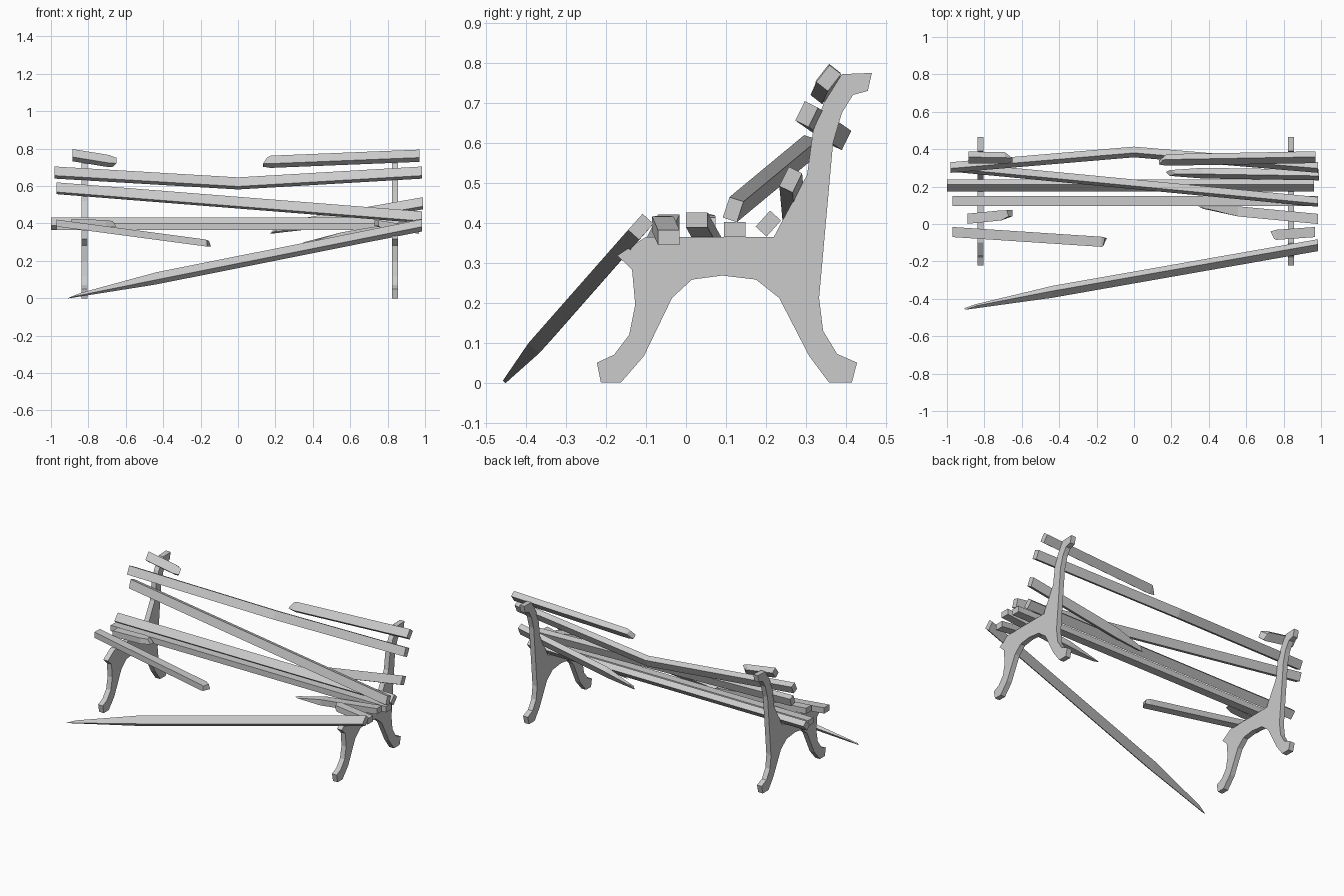
import bpy, bmesh
from math import cos, sin, radians
from mathutils import Vector

if "Cube" in bpy.data.objects:
    bpy.data.objects.remove(bpy.data.objects["Cube"])

W, T = 0.054, 0.037


def mesh_object(name, bm):
    bmesh.ops.recalc_face_normals(bm, faces=bm.faces)
    me = bpy.data.meshes.new(name)
    bm.to_mesh(me)
    bm.free()
    ob = bpy.data.objects.new(name, me)
    bpy.context.collection.objects.link(ob)
    return ob


def plank(name, path, roll=0, taper=0, tip=(1, 1), shift=(0, 0), cuts=(0, 0, 0, 0)):
    """Plank along path; the first end may be splintered over the taper length.
    roll turns the wide axis from y towards z; cuts push the end corners back in x."""
    pts = [Vector(p) for p in path]
    a = radians(roll)
    u, v = Vector((0, cos(a), sin(a))), Vector((0, -sin(a), cos(a)))
    rings = [(p, 1, 1, (0, 0)) for p in pts]
    if taper:
        d = (pts[1] - pts[0]).normalized()
        rings[0] = (pts[0], tip[0], tip[1], shift)
        rings.insert(1, (pts[0] + d * taper, 1, 1, (0, 0)))
    sign = 1 if pts[1].x > pts[0].x else -1
    bm = bmesh.new()
    prev = None
    for i, (p, sw, st, sh) in enumerate(rings):
        ring = []
        for k, (cu, cv) in enumerate(((-1, -1), (1, -1), (1, 1), (-1, 1))):
            co = p + u * (cu * sw * W / 2 + sh[0] * W) + v * (cv * st * T / 2 + sh[1] * T)
            if i == 0:
                co.x += sign * cuts[k]
            ring.append(bm.verts.new(co))
        if prev:
            for k in range(4):
                bm.faces.new((prev[k], prev[(k + 1) % 4], ring[(k + 1) % 4], ring[k]))
        else:
            bm.faces.new(ring)
        prev = ring
    bm.faces.new(prev)
    return mesh_object(name, bm)


# Cast end frames: one side profile (y, z) extruded in x
PROFILE = [(-.223, .05), (-.213, 0), (-.163, 0), (-.105, .067), (-.035, .212), (.015, .258),
           (.09, .268), (.175, .258), (.233, .212), (.308, .067), (.358, 0), (.415, 0),
           (.428, .05), (.378, .072), (.343, .13), (.333, .212), (.368, .6), (.39, .675),
           (.418, .72), (.455, .73), (.465, .775), (.39, .772), (.345, .7), (.318, .63),
           (.303, .52), (.24, .403), (.22, .365), (-.1, .365), (-.172, .318), (-.135, .283),
           (-.127, .195), (-.142, .12), (-.18, .07)]
for name, x in (("left_frame", -.82), ("right_frame", .84)):
    bm = bmesh.new()
    face = bm.faces.new([bm.verts.new((x - .0165, y, z)) for y, z in PROFILE])
    ext = bmesh.ops.extrude_face_region(bm, geom=[face])
    bmesh.ops.translate(bm, vec=(.033, 0, 0),
                        verts=[g for g in ext["geom"] if isinstance(g, bmesh.types.BMVert)])
    mesh_object(name, bm)

# Whole seat planks
plank("seat_plank_rear", [(-1, .206, .398), (.963, .206, .398)], 48)
plank("seat_plank_middle", [(-.97, .122, .383), (.985, .122, .383)])

# Broken seat planks
plank("seat_plank_split_left", [(-.65, .052, .398), (-.89, .028, .405)], 0,
      .06, (.6, .8), (.1, 0), (.0, .0, .03, .02))
plank("seat_plank_split_right", [(.34, .088, .298), (.985, .027, .407)], 0,
      .22, (.25, .2), (0, 0), (.03, 0, .02, .05))
plank("seat_plank_front_left", [(-.145, -.097, .292), (-.97, -.043, .402)], 0,
      .03, (.8, .8), (0, 0), (.02, .0, .01, .02))
plank("seat_plank_front_right", [(.73, -.06, .402), (.968, -.043, .363)], 0,
      .03, (.75, .8), (0, 0), (.02, 0, 0, .02))

# Front plank fallen to the ground
plank("fallen_plank", [(-.90, -.444, .014), (.985, -.113, .39)], 48,
      .48, (.6, .25), (-.0, 0), (-.01, .05, .06, .0))

# Back planks
plank("back_plank_slipped", [(-.97, .305, .588), (.985, .118, .433)], 72)
plank("back_plank_cracked", [(-.98, .302, .672), (0, .385, .614), (.985, .302, .672)], 64)
plank("back_plank_lower", [(.17, .275, .365), (.99, .262, .508)], 64,
      .2, (.45, .6), (-.1, 0), (0, .02, .06, .02))
plank("top_plank_left", [(-.65, .352, .727), (-.885, .356, .765)], 52,
      .04, (.7, .8), (0, 0), (.02, .03, .0, .0))
plank("top_plank_right", [(.135, .342, .728), (.97, .357, .762)], 52,
      .04, (.75, .8), (0, 0), (0, .03, .02, .0))
